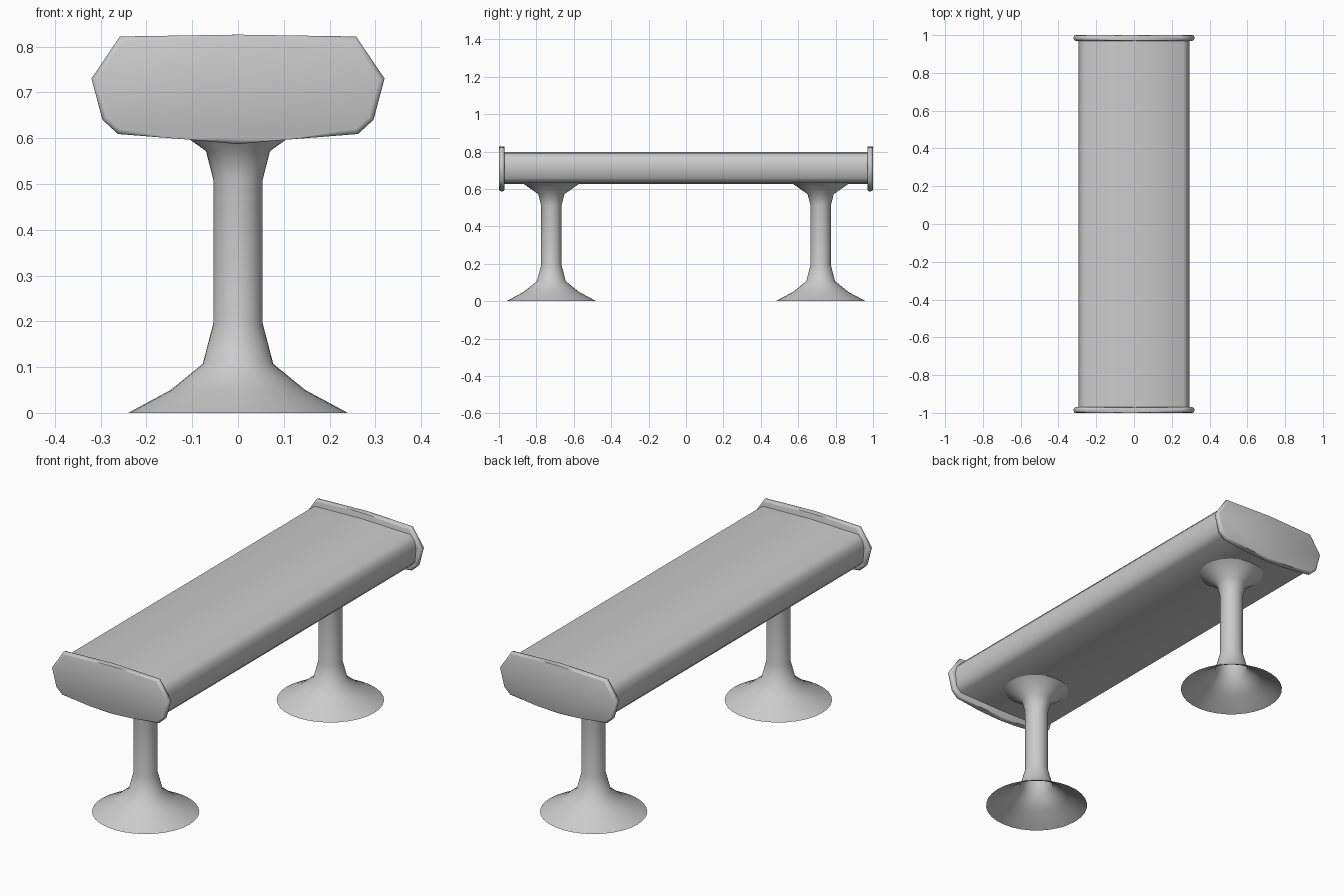
import bpy
import bmesh
import math

if "Cube" in bpy.data.objects:
    bpy.data.objects.remove(bpy.data.objects["Cube"], do_unlink=True)

grey = bpy.data.materials.new("pale_grey")
grey.use_nodes = True
grey.diffuse_color = (0.6, 0.6, 0.6, 1)
grey.node_tree.nodes["Principled BSDF"].inputs["Base Color"].default_value = (0.6, 0.6, 0.6, 1)


def finish(bm, name, angle):
    bmesh.ops.recalc_face_normals(bm, faces=bm.faces)
    mesh = bpy.data.meshes.new(name)
    bm.to_mesh(mesh)
    bm.free()
    obj = bpy.data.objects.new(name, mesh)
    bpy.context.collection.objects.link(obj)
    mesh.materials.append(grey)
    bpy.ops.object.select_all(action="DESELECT")
    obj.select_set(True)
    bpy.context.view_layer.objects.active = obj
    bpy.ops.object.shade_smooth_by_angle(angle=math.radians(angle))
    return obj


def extrude_half(name, half, y0, y1, bevel=0):
    """Mirror a half outline in x and extrude it along y."""
    outline = half + [(-x, z) for x, z in reversed(half) if x > 0]
    bm = bmesh.new()
    front = [bm.verts.new((x, y0, z)) for x, z in outline]
    back = [bm.verts.new((x, y1, z)) for x, z in outline]
    ends = [bm.faces.new(front), bm.faces.new(back[::-1])]
    for i in range(len(outline)):
        j = (i + 1) % len(outline)
        bm.faces.new((front[j], front[i], back[i], back[j]))
    if bevel:
        rim = list({e for f in ends for e in f.edges})
        bmesh.ops.bevel(bm, geom=rim, offset=bevel, segments=2, profile=0.5, affect="EDGES")
    return finish(bm, name, 50)


def lathe(name, profile, y, steps=32):
    """Spin an open profile of radius and height around a vertical axis."""
    bm = bmesh.new()
    rings = []
    for r, z in profile:
        angles = [2 * math.pi * k / steps for k in range(steps)]
        rings.append([bm.verts.new((r * math.cos(a), y + r * math.sin(a), z)) for a in angles])
    for low, high in zip(rings, rings[1:]):
        for k in range(steps):
            n = (k + 1) % steps
            bm.faces.new((low[k], low[n], high[n], high[k]))
    return finish(bm, name, 60)


# Long seat beam with softened sides
seat_outline = [(0, 0.797), (0.262, 0.79), (0.284, 0.765), (0.293, 0.73),
                (0.286, 0.66), (0.258, 0.632), (0, 0.627)]
extrude_half("seat", seat_outline, -0.98, 0.98)

# Faceted end caps, slightly larger than the seat
cap_outline = [(0, 0.826), (0.258, 0.822), (0.32, 0.73), (0.296, 0.64),
               (0.262, 0.609), (0.11, 0.597), (0, 0.587)]

# Flared pedestal, open underneath
leg_profile = [(0.24, 0), (0.147, 0.05), (0.077, 0.107), (0.054, 0.195),
               (0.054, 0.51), (0.07, 0.572), (0.155, 0.632)]

for side, word in ((-1, "front"), (1, "back")):
    extrude_half(word + "_end_cap", cap_outline, side * 0.97, side * 1.0, 0.011)
    lathe(word + "_pedestal", leg_profile, side * 0.72)
